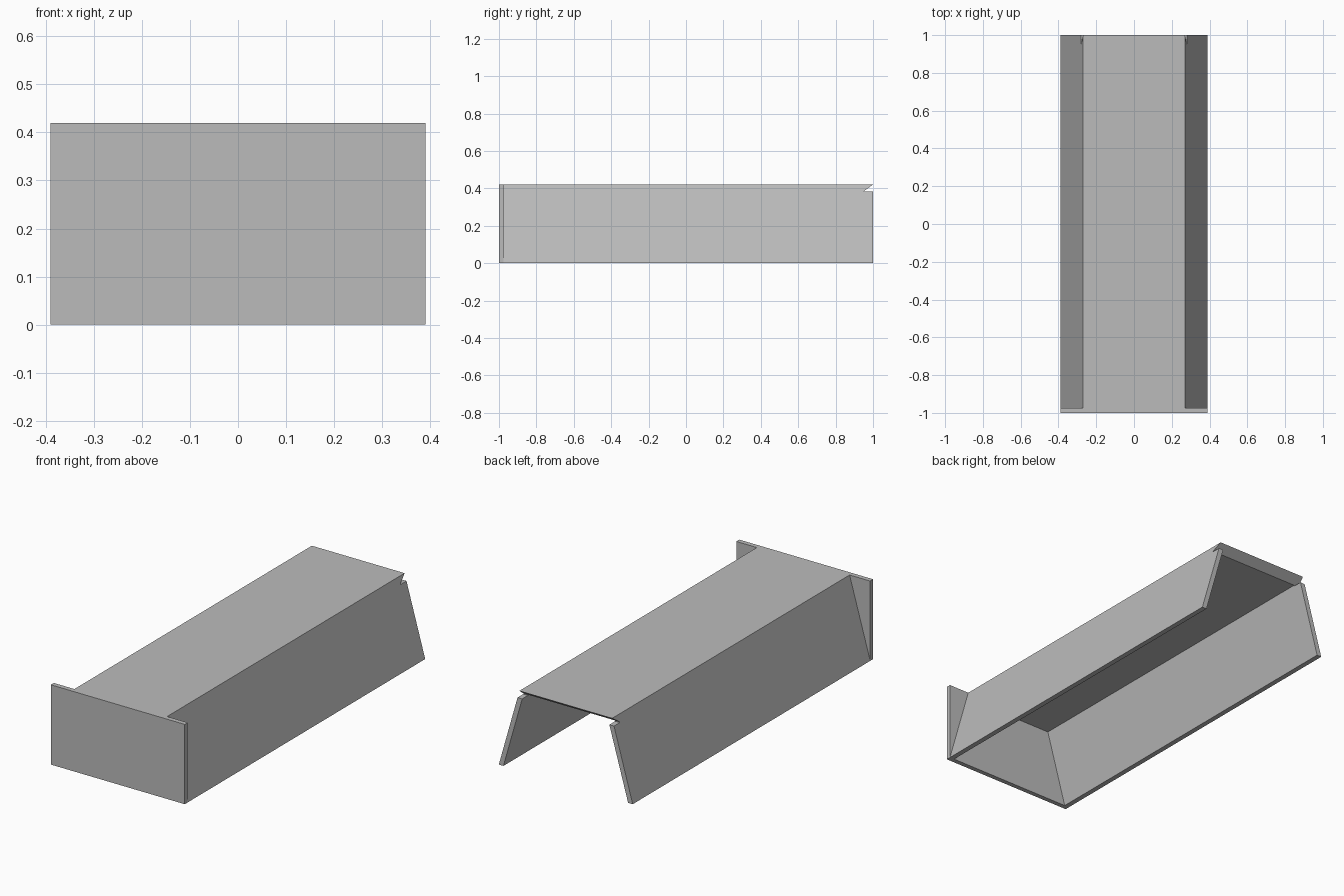
import bpy
import bmesh

if "Cube" in bpy.data.objects:
    bpy.data.objects.remove(bpy.data.objects["Cube"], do_unlink=True)

grey = bpy.data.materials.new("plain_grey")
grey.use_nodes = True
colour = (0.5, 0.5, 0.5, 1)
grey.diffuse_color = colour
grey.node_tree.nodes["Principled BSDF"].inputs["Base Color"].default_value = colour

HALF_BASE, HALF_TOP, HEIGHT = 0.39, 0.27, 0.42
WALL, PANEL, MITRE = 0.027, 0.034, 0.048
FRONT, INNER, BACK = -1.0, -0.975, 1.0


def outer_x(z):
    """Half width of the sloping sides at height z."""
    return HALF_BASE + (HALF_TOP - HALF_BASE) * z / HEIGHT


def loft(name, start, end):
    """Solid between two matching point loops."""
    bm = bmesh.new()
    a = [bm.verts.new(p) for p in start]
    b = [bm.verts.new(p) for p in end]
    bm.faces.new(a)
    bm.faces.new(b[::-1])
    for i in range(len(a)):
        j = (i + 1) % len(a)
        bm.faces.new((a[i], b[i], b[j], a[j]))
    bmesh.ops.recalc_face_normals(bm, faces=bm.faces)
    mesh = bpy.data.meshes.new(name)
    bm.to_mesh(mesh)
    bm.free()
    mesh.materials.append(grey)
    obj = bpy.data.objects.new(name, mesh)
    bpy.context.collection.objects.link(obj)
    return obj


# Rectangular end plate
plate = [(-HALF_BASE, 0), (HALF_BASE, 0), (HALF_BASE, HEIGHT), (-HALF_BASE, HEIGHT)]
loft("front_plate", [(x, FRONT, z) for x, z in plate], [(x, INNER, z) for x, z in plate])

# Top panel with sloping edges and a back edge mitred underneath
low = HEIGHT - PANEL
top = [(-outer_x(low), low), (outer_x(low), low), (HALF_TOP, HEIGHT), (-HALF_TOP, HEIGHT)]
loft("top_panel", [(x, INNER, z) for x, z in top],
     [(x, BACK - (MITRE if z == low else 0), z) for x, z in top])

# Sloping side walls, ending just under the top panel
wall_top = low - 0.004
for name, side in (("left_wall", 1), ("right_wall", -1)):
    wall = [(outer_x(0), 0), (outer_x(wall_top), wall_top),
            (outer_x(wall_top) - WALL, wall_top), (outer_x(0) - WALL, 0)]
    loft(name, [(side * x, INNER, z) for x, z in wall],
         [(side * x, BACK, z) for x, z in wall])

    # Thin joint closing the gap between wall and panel
    joint = [(outer_x(wall_top), wall_top), (outer_x(low), low),
             (outer_x(low) - WALL, low), (outer_x(wall_top) - WALL, wall_top)]
    loft(name + "_joint", [(side * x, INNER, z) for x, z in joint],
         [(side * x, BACK - MITRE, z) for x, z in joint])
